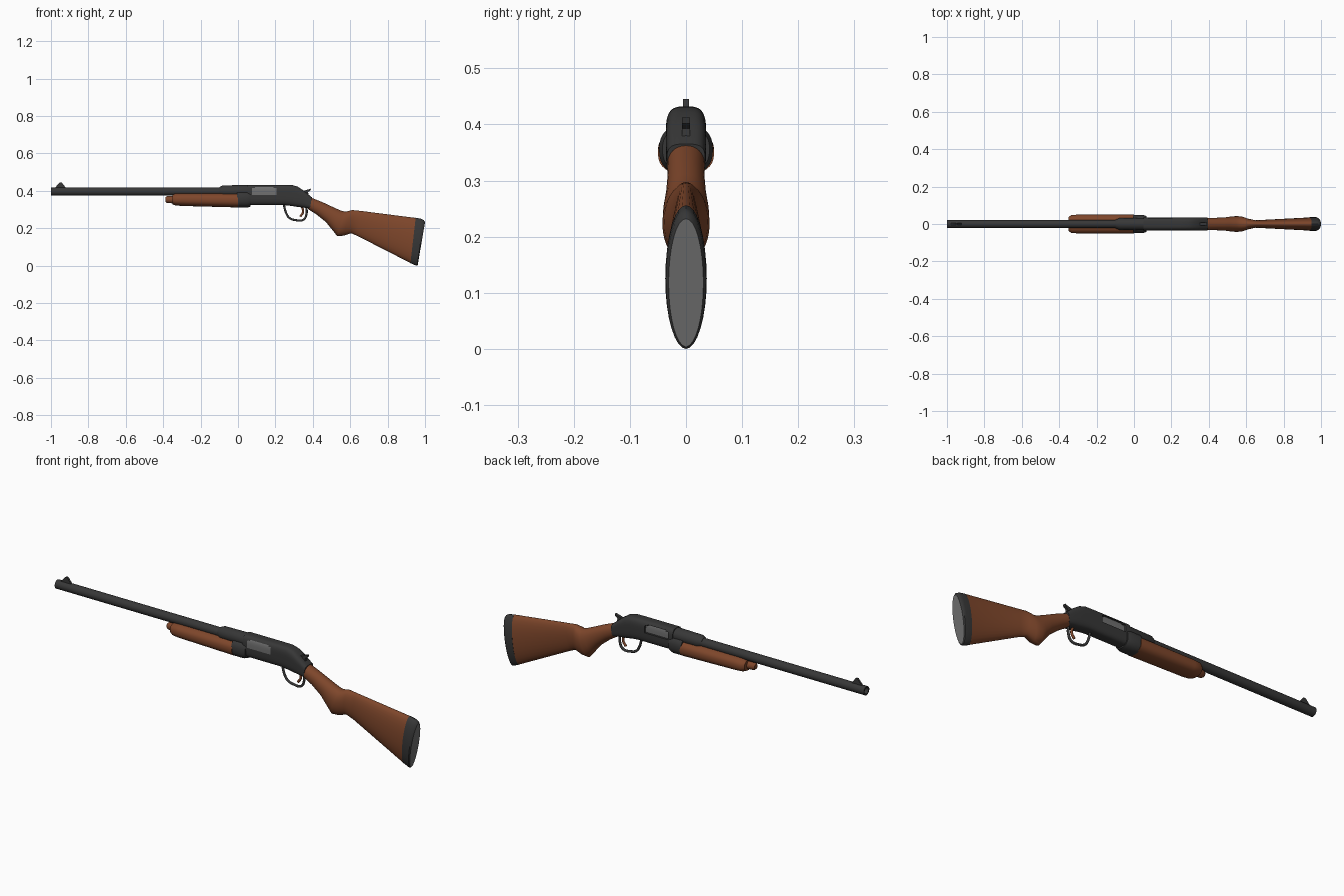
import bpy, bmesh, math
from mathutils import Vector

cube = bpy.data.objects.get("Cube")
if cube:
    bpy.data.objects.remove(cube, do_unlink=True)


def material(name, rgb):
    m = bpy.data.materials.new(name)
    m.use_nodes = True
    m.diffuse_color = (*rgb, 1)
    m.node_tree.nodes["Principled BSDF"].inputs["Base Color"].default_value = (*rgb, 1)
    return m


STEEL = material("dark steel", (0.038, 0.038, 0.038))
WOOD = material("brown wood", (0.21, 0.062, 0.024))
GREY = material("light grey", (0.16, 0.16, 0.16))


def finish(name, bm, mats, angle=35):
    bmesh.ops.recalc_face_normals(bm, faces=bm.faces)
    me = bpy.data.meshes.new(name)
    bm.to_mesh(me)
    bm.free()
    ob = bpy.data.objects.new(name, me)
    bpy.context.collection.objects.link(ob)
    for m in mats:
        me.materials.append(m)
    bpy.ops.object.select_all(action='DESELECT')
    ob.select_set(True)
    bpy.context.view_layer.objects.active = ob
    bpy.ops.object.shade_smooth_by_angle(angle=math.radians(angle))
    return ob


def loft(sections, power=2.0, seg=32):
    """Skin rounded sections given as top x, top z, bottom x, bottom z, half width."""
    bm = bmesh.new()
    rings = []
    for xt, zt, xb, zb, w in sections:
        mid = Vector(((xt + xb) / 2, 0, (zt + zb) / 2))
        up = Vector(((xt - xb) / 2, 0, (zt - zb) / 2))
        ring = []
        for i in range(seg):
            a = math.tau * i / seg
            c, s = math.cos(a), math.sin(a)
            u = math.copysign(abs(c) ** (2 / power), c)
            v = math.copysign(abs(s) ** (2 / power), s)
            ring.append(bm.verts.new(mid + up * v + Vector((0, w * u, 0))))
        rings.append(ring)
    for a, b in zip(rings, rings[1:]):
        for i in range(seg):
            j = (i + 1) % seg
            bm.faces.new((a[i], a[j], b[j], b[i]))
    bm.faces.new(rings[0])
    end = bm.faces.new(rings[-1])
    return bm, end


def tube(profile, z):
    """Round sections along x from (x, radius) pairs."""
    return loft([(x, z + r, x, z - r, r) for x, r in profile])[0]


def plate(name, outline, half, mat):
    bm = bmesh.new()
    sides = [[bm.verts.new((x, y, z)) for x, z in outline] for y in (-half, half)]
    for s in sides:
        bm.faces.new(s)
    n = len(outline)
    for i in range(n):
        j = (i + 1) % n
        bm.faces.new((sides[0][i], sides[0][j], sides[1][j], sides[1][i]))
    return finish(name, bm, [mat])


def rod(name, points, radius, mat):
    cu = bpy.data.curves.new(name, 'CURVE')
    cu.dimensions = '3D'
    cu.bevel_depth = radius
    cu.bevel_resolution = 3
    cu.use_fill_caps = True
    sp = cu.splines.new('BEZIER')
    sp.bezier_points.add(len(points) - 1)
    for p, (x, z) in zip(sp.bezier_points, points):
        p.co = (x, 0, z)
        p.handle_left_type = p.handle_right_type = 'AUTO'
    cu.materials.append(mat)
    ob = bpy.data.objects.new(name, cu)
    bpy.context.collection.objects.link(ob)


# Barrel with an open bore, and the wider sleeve where it enters the receiver
finish("barrel", tube([(-0.93, 0.015), (-1, 0.015), (-1, 0.022), (0.06, 0.022)], 0.396), [STEEL])
finish("barrel_sleeve", tube([(-0.1, 0.022), (-0.08, 0.031), (0.06, 0.033)], 0.398), [STEEL])
plate("front_sight", [(-0.985, 0.41), (-0.96, 0.437), (-0.953, 0.445), (-0.943, 0.445),
                      (-0.915, 0.41)], 0.005, STEEL)

# Sliding grip, its nose, and the steel collar behind it
finish("magazine_nose", tube([(-0.388, 0.012), (-0.38, 0.018), (-0.35, 0.02), (-0.3, 0.022)],
                             0.353), [WOOD])
grip = [(-0.35, 0.38, -0.35, 0.328, 0.038), (-0.335, 0.386, -0.335, 0.322, 0.048),
        (-0.3, 0.388, -0.3, 0.319, 0.05), (0, 0.388, 0, 0.311, 0.05)]
finish("slide_grip", loft(grip, 2.4)[0], [WOOD])
collar = [(-0.005, 0.4, -0.005, 0.31, 0.048), (0.05, 0.4, 0.05, 0.31, 0.048),
          (0.068, 0.395, 0.068, 0.316, 0.042)]
finish("grip_collar", loft(collar, 2.4)[0], [STEEL])

# Receiver, with a flush bolt panel on the right and an open port on the left
body = [(x, 0.432, x, 0.323, 0.036) for x in (0.05, 0.075, 0.09, 0.19, 0.205, 0.25)]
body += [(0.29, 0.431, 0.28, 0.32, 0.036), (0.32, 0.422, 0.31, 0.315, 0.036),
         (0.35, 0.402, 0.35, 0.31, 0.036), (0.395, 0.365, 0.385, 0.305, 0.034)]
bm, _ = loft(body, 3.4, 72)
port = []
for f in bm.faces:
    c = f.calc_center_median()
    rim = 0.017 if c.x < 0.09 or c.x > 0.19 else 0.023
    if 0.075 < c.x < 0.205 and abs(c.z - 0.396) < rim:
        f.material_index = 1
        if c.y > 0:
            port.append(f)
hole = bmesh.ops.extrude_face_region(bm, geom=port)["geom"]
bmesh.ops.translate(bm, vec=(0, -0.01, 0), verts=[g for g in hole if isinstance(g, bmesh.types.BMVert)])
bmesh.ops.delete(bm, geom=[f for f in port if f.is_valid], context='FACES')
inner = {g for g in hole if isinstance(g, bmesh.types.BMFace)}
for f in bm.faces:
    c = f.calc_center_median()
    if c.y > 0 and f not in inner:
        f.material_index = 0
finish("receiver", bm, [STEEL, GREY])

# Hammer spur, trigger and its guard
plate("hammer_spur", [(0.345, 0.38), (0.35, 0.4), (0.365, 0.404), (0.39, 0.412), (0.388, 0.402),
                      (0.375, 0.393), (0.38, 0.36), (0.35, 0.36)], 0.007, STEEL)
rod("trigger_guard", [(0.245, 0.325), (0.258, 0.28), (0.275, 0.255), (0.305, 0.244),
                      (0.35, 0.246), (0.366, 0.275), (0.365, 0.32)], 0.006, STEEL)
rod("trigger", [(0.34, 0.32), (0.348, 0.288), (0.333, 0.262)], 0.006, WOOD)

# Shoulder stock with a swelling hand grip
stock = [(0.385, 0.366, 0.375, 0.302, 0.033), (0.45, 0.34, 0.42, 0.273, 0.033),
         (0.51, 0.312, 0.47, 0.233, 0.036), (0.55, 0.294, 0.505, 0.19, 0.041),
         (0.575, 0.288, 0.53, 0.158, 0.042), (0.595, 0.293, 0.565, 0.16, 0.039),
         (0.61, 0.297, 0.605, 0.173, 0.029), (0.66, 0.292, 0.64, 0.158, 0.02),
         (0.95, 0.255, 0.922, 0.014, 0.035)]
finish("shoulder_stock", loft(stock, 2.1)[0], [WOOD], 50)

# Butt pad with a grey end face
pad = [(0.95, 0.256, 0.922, 0.013, 0.036), (0.98, 0.25, 0.95, 0.001, 0.037),
       (0.994, 0.243, 0.957, 0, 0.036), (1, 0.232, 0.961, 0.004, 0.031)]
bm, end = loft(pad)
end.material_index = 1
finish("butt_pad", bm, [STEEL, GREY])
